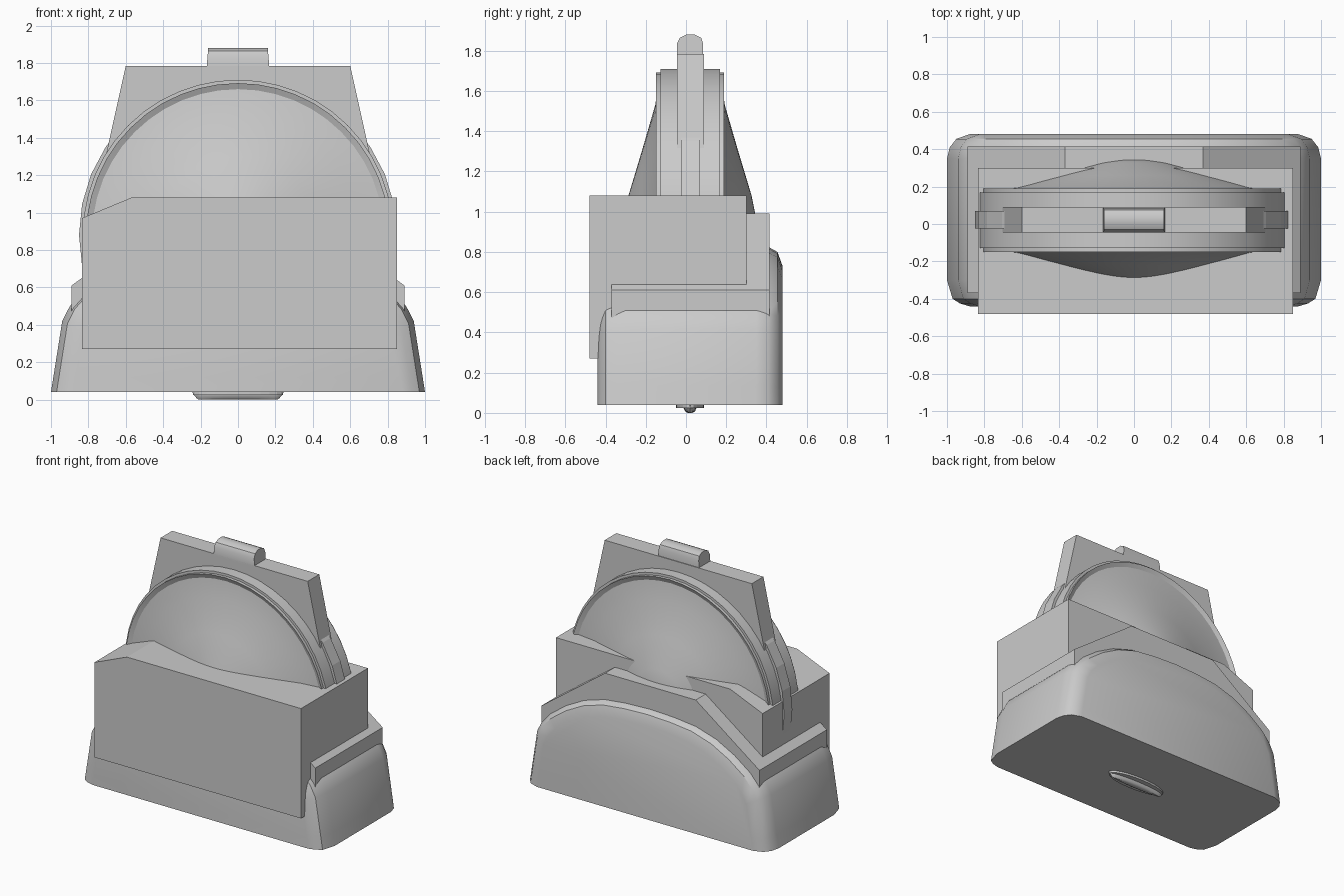
import bpy, bmesh, math

if "Cube" in bpy.data.objects:
    bpy.data.objects.remove(bpy.data.objects["Cube"])


def make(name, verts, faces, smooth=None):
    me = bpy.data.meshes.new(name)
    me.from_pydata(verts, [], faces)
    bm = bmesh.new()
    bm.from_mesh(me)
    bmesh.ops.remove_doubles(bm, verts=bm.verts, dist=1e-5)
    bmesh.ops.recalc_face_normals(bm, faces=bm.faces)
    bm.to_mesh(me)
    bm.free()
    ob = bpy.data.objects.new(name, me)
    bpy.context.collection.objects.link(ob)
    if smooth:
        bpy.ops.object.select_all(action='DESELECT')
        bpy.context.view_layer.objects.active = ob
        ob.select_set(True)
        bpy.ops.object.shade_smooth_by_angle(angle=math.radians(smooth))
    return ob


def loft(name, rings, smooth=None):
    """Join closed rings of equal length and cap both ends."""
    n = len(rings[0])
    verts = [v for ring in rings for v in ring]
    faces = [(k * n + i, k * n + (i + 1) % n, (k + 1) * n + (i + 1) % n, (k + 1) * n + i)
             for k in range(len(rings) - 1) for i in range(n)]
    faces += [tuple(range(n)), tuple(range(len(verts) - n, len(verts)))]
    return make(name, verts, faces, smooth)


def extrude_y(name, outline, y0, y1):
    return loft(name, [[(x, y, z) for x, z in outline] for y in (y0, y1)])


def mirrored(half):
    """Right half of an x-z outline, completed to the left."""
    return half + [(-x, z) for x, z in reversed(half) if x > 0]


def lathe_y(name, profile, zc, n=32, smooth=None):
    rings = [[(r * math.sin(2 * math.pi * i / n), y, zc + r * math.cos(2 * math.pi * i / n))
              for i in range(n)] for r, y in profile]
    return loft(name, rings, smooth)


# base: arched body with rounded front and back edges
arch = mirrored([(1, .0), (.985, .12), (.94, .48), (.90, .58), (.83, .68), (.70, .80),
                 (.55, .90), (.38, .965), (.2, .99), (0, 1.0)])
sections = [(-.44, .88, .71), (-.425, .93, .77), (-.40, .97, .805), (-.30, 1, .83),
            (.35, 1, .83), (.41, .985, .825), (.455, .95, .80), (.48, .88, .73)]
loft("base", [[(x * s, y, .04 + z * (top - .04)) for x, z in arch]
              for y, s, top in sections], 35)

# shoulder: angular block between base and housing
extrude_y("shoulder", mirrored([(.89, .30), (.89, .61), (.37, .99)]), -.37, .415)

# front housing with one chamfered top corner
extrude_y("housing", [(-.835, .27), (.85, .27), (.85, 1.08), (-.57, 1.08), (-.835, .97)],
          -.48, .30)

# domed drum, stepped at its rims
YC, ZC = .02, .88
half = [(.06, .328), (.12, .322), (.2, .306), (.42, .24), (.65, .173), (.78, .155),
        (.812, .17), (.812, .148), (.83, .148)]
lathe_y("domed_drum", [(r, YC - d) for r, d in half] +
        [(r, YC + d) for r, d in reversed(half)], ZC, 48, 25)

# narrow band around the drum
lathe_y("drum_band", [(.85, -.025), (.85, .07)], ZC, 32)

# upright plate and rounded knob on top
extrude_y("upright_plate", mirrored([(.76, 1.06), (.69, 1.38), (.60, 1.785)]), -.045, .09)
knob = [(-.045, 1.77), (-.045, 1.835), (-.03, 1.865), (0, 1.88), (.045, 1.88),
        (.075, 1.865), (.085, 1.835), (.085, 1.77)]
loft("top_knob", [[(s * (.168 - .08 * (z - 1.77)), y, z) for y, z in knob]
                  for s in (-1, 1)], 35)

# underside: thin oval plate with a raised rib
oval = [(math.cos(2 * math.pi * i / 24), math.sin(2 * math.pi * i / 24)) for i in range(24)]
loft("foot_plate", [[(.24 * x, YC + .07 * y, z) for x, y in oval] for z in (.045, .025)])
loft("foot_rib", [[(sx * x, YC + sy * y, z) for x, y in oval]
                  for z, sx, sy in ((.045, .245, .035), (.03, .24, .035),
                                    (.008, .222, .025), (0, .21, .012))], 35)
